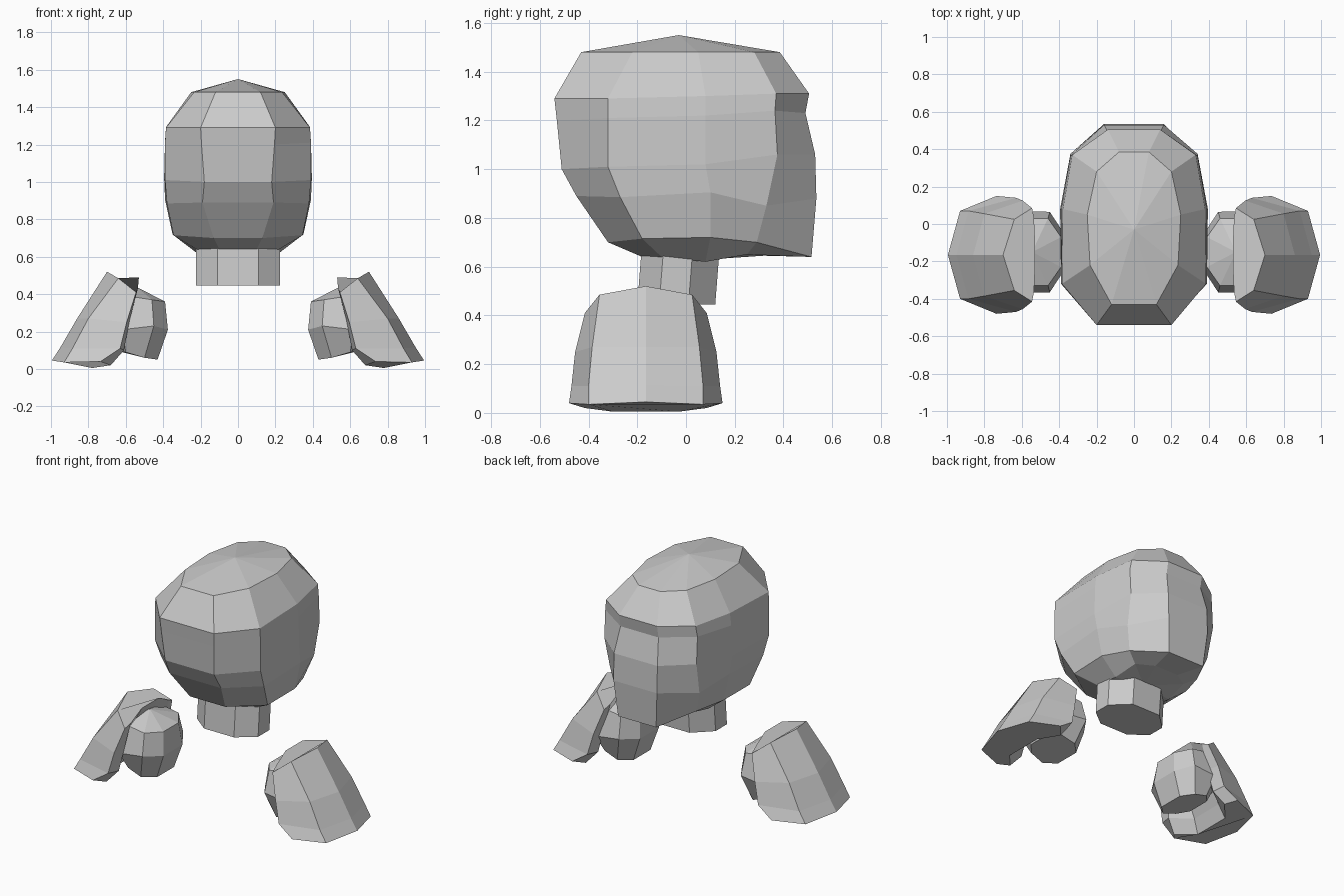
import bpy, bmesh
from mathutils import Vector


def loft(name, rings, bottom=None, top=None, shift=(0, 0, 0)):
    """Skin closed rings listed bottom to top; cap ends with a fan or one face."""
    bm = bmesh.new()
    off = Vector(shift)
    vs = [[bm.verts.new(Vector(p) + off) for p in r] for r in rings]
    n = len(vs[0])
    for lo, hi in zip(vs, vs[1:]):
        for i in range(n):
            j = (i + 1) % n
            bm.faces.new((lo[i], lo[j], hi[j], hi[i]))
    for ring, tip in ((vs[0], bottom), (vs[-1], top)):
        if tip:
            t = bm.verts.new(Vector(tip) + off)
            for i in range(n):
                bm.faces.new((ring[i], ring[(i + 1) % n], t))
        else:
            bm.faces.new(ring)
    bmesh.ops.recalc_face_normals(bm, faces=bm.faces)
    me = bpy.data.meshes.new(name)
    bm.to_mesh(me)
    bm.free()
    ob = bpy.data.objects.new(name, me)
    bpy.context.collection.objects.link(ob)
    return ob


def mirror_x(half):
    return half + [(-x, y, z) for x, y, z in reversed(half)]


def mirror_y(half):
    """Mirror across y = 0, keeping points on the centre line single."""
    return half + [(x, -y, z) for x, y, z in reversed(half) if y > 0]


def add_mirror(ob):
    m = ob.modifiers.new("other_side", 'MIRROR')
    m.use_axis = (True, False, False)


# Head: half rings running from the face round the side to the back
head = [
    [(.10, -.18, .64), (.22, -.10, .64), (.22, .08, .62), (.20, .25, .65), (.09, .32, .645)],
    [(.13, -.32, .70), (.345, -.18, .715), (.35, .10, .72), (.28, .29, .70), (.14, .515, .64)],
    [(.19, -.45, .89), (.38, -.27, .885), (.39, .10, .905), (.33, .33, .85), (.16, .535, .88)],
    [(.18, -.51, 1.0), (.39, -.32, 1.01), (.395, .08, 1.02), (.34, .375, 1.06), (.16, .53, 1.06)],
    [(.195, -.53, 1.20), (.39, -.32, 1.21), (.39, .08, 1.22), (.34, .365, 1.24), (.14, .49, 1.23)],
    [(.20, -.54, 1.29), (.385, -.32, 1.29), (.38, .08, 1.30), (.33, .37, 1.31), (.14, .505, 1.31)],
    [(.12, -.43, 1.48), (.235, -.22, 1.48), (.25, .05, 1.48), (.20, .28, 1.48), (.08, .385, 1.48)],
]
loft("head", [mirror_x(r) for r in head], (0, .1, .63), (0, -.03, 1.55))

# Neck: octagonal column leaning slightly
neck = [(.11, -.18), (.225, -.09), (.225, .03), (.11, .14)]
loft("neck", [mirror_x([(x, y - lean, z) for x, y in neck])
              for z, lean in ((.445, .02), (.70, 0))])

# Shoulder plate: arched plate with a hollow inner side
plate = [
    [(.995, 0, .045), (.93, .235, .035), (.735, .315, .04), (.68, .25, .02), (.78, .135, .005)],
    [(.95, 0, .115), (.885, .235, .11), (.63, .305, .11), (.61, .22, .10), (.74, .12, .10)],
    [(.86, 0, .27), (.80, .22, .27), (.595, .29, .25), (.58, .20, .26), (.65, .10, .27)],
    [(.70, 0, .52), (.64, .19, .485), (.545, .25, .41), (.535, .20, .43), (.53, .09, .49)],
]
add_mirror(loft("shoulder_plate", [mirror_y(r) for r in plate], shift=(0, -.165, 0)))

# Shoulder joint: faceted ball tucked under the plate
joint = [
    [(.66, .08, .10), (.60, .15, .09), (.50, .16, .06), (.43, .09, .05)],
    [(.71, .11, .22), (.62, .22, .21), (.45, .215, .23), (.375, .10, .21)],
    [(.66, .08, .38), (.59, .18, .39), (.46, .18, .37), (.39, .08, .36)],
]
add_mirror(loft("shoulder_joint", [mirror_y(r) for r in joint],
                top=(.545, 0, .44), shift=(0, -.15, 0)))
